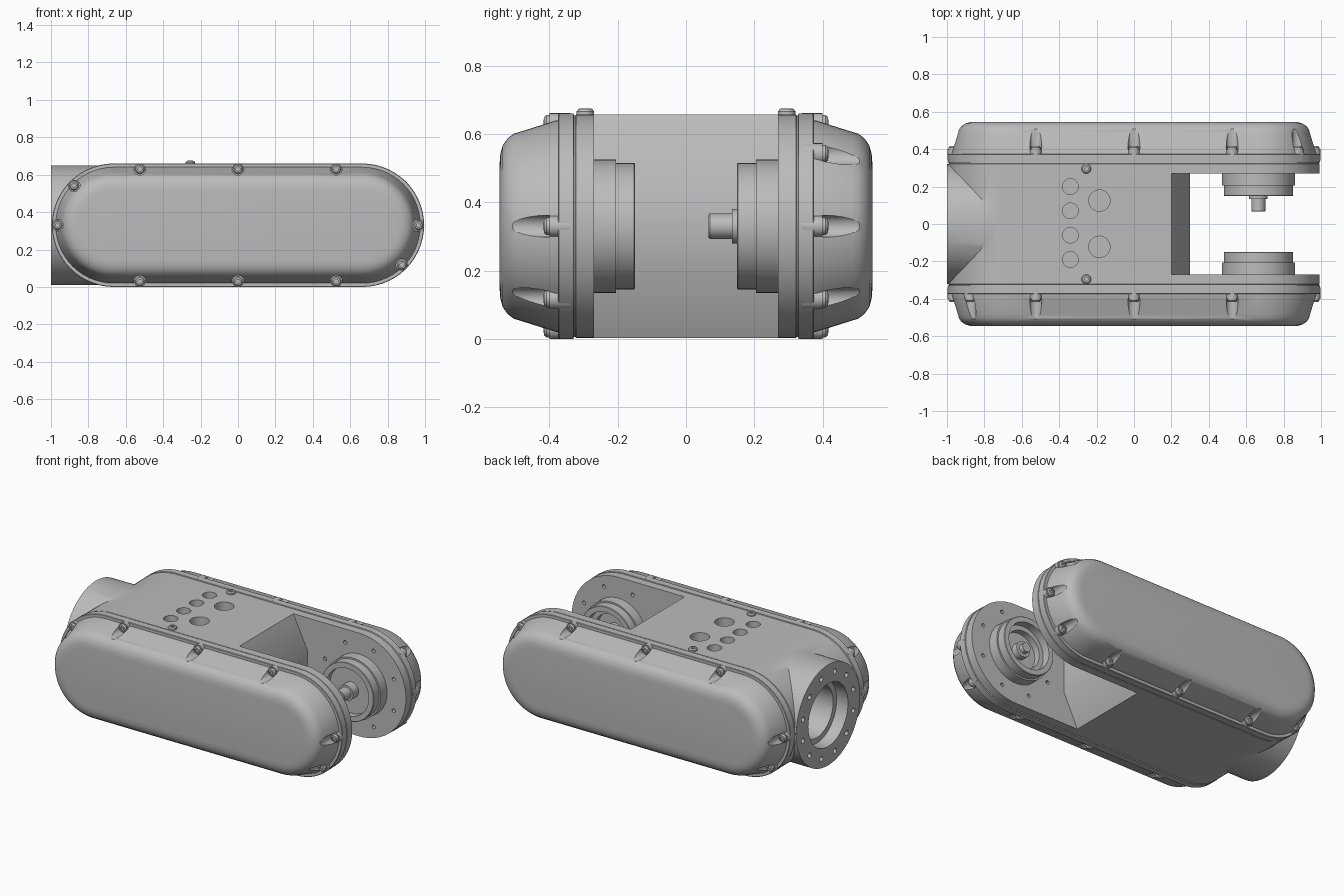
import bpy, bmesh
from math import sin, cos, pi
from mathutils import Matrix, Vector

if "Cube" in bpy.data.objects:
    bpy.data.objects.remove(bpy.data.objects["Cube"])

R = 0.33      # link end radius, also the height of its axis
CX = 0.665    # distance of the end axes from the middle
X, Y, Z = Vector((1, 0, 0)), Vector((0, 1, 0)), Vector((0, 0, 1))

metal = bpy.data.materials.new("cast_grey")
metal.use_nodes = True
metal.diffuse_color = (0.5, 0.5, 0.5, 1)
metal.node_tree.nodes["Principled BSDF"].inputs["Base Color"].default_value = (0.5, 0.5, 0.5, 1)


def loft(name, stacks):
    """Skin each stack of equal loops and close both of its ends."""
    bm = bmesh.new()
    for loops in stacks:
        rows = [[bm.verts.new(p) for p in loop] for loop in loops]
        n = len(rows[0])
        for a, b in zip(rows, rows[1:]):
            for i in range(n):
                j = (i + 1) % n
                bm.faces.new((a[i], a[j], b[j], b[i]))
        bm.faces.new(rows[0][::-1])
        bm.faces.new(rows[-1])
    bmesh.ops.recalc_face_normals(bm, faces=bm.faces)
    mesh = bpy.data.meshes.new(name)
    bm.to_mesh(mesh)
    bm.free()
    mesh.materials.append(metal)
    obj = bpy.data.objects.new(name, mesh)
    bpy.context.collection.objects.link(obj)
    return obj


def at(x, y, z, axis):
    return Matrix.Translation((x, y, z)) @ axis.to_track_quat('Z', 'Y').to_matrix().to_4x4()


def turned(name, profile, places, n=48):
    """Lathe a (radius, height) profile at every placement."""
    return loft(name, [[[m @ Vector((r * cos(2 * pi * i / n), r * sin(2 * pi * i / n), h))
                         for i in range(n)] for r, h in profile] for m in places])


def half_round(r, side, y, n=28):
    """Half circle at one end of the link, running counter-clockwise."""
    start = -pi / 2 if side > 0 else pi / 2
    return [(side * CX + r * cos(start + pi * i / n), y, R + r * sin(start + pi * i / n))
            for i in range(n + 1)]


def stadium(r, y):
    return half_round(r, 1, y) + half_round(r, -1, y)


def combine(obj, tool, operation='DIFFERENCE'):
    mod = obj.modifiers.new("combine", 'BOOLEAN')
    mod.operation, mod.solver, mod.object = operation, 'EXACT', tool
    bpy.context.view_layer.objects.active = obj
    bpy.ops.object.modifier_apply(modifier=mod.name)
    bpy.data.objects.remove(tool)


def rim_point(angle):
    """Point on the fastener line round the end at +x or -x."""
    side = 1 if cos(angle) > 0 else -1
    return side * CX + 0.3 * cos(angle), R + 0.3 * sin(angle)


# Central body: rounded at one end, wedge shaped towards the open fork
def body_outline(y):
    return half_round(R - 0.002, -1, y) + [(0.2, y, 0.002), (0.3, y, 0.21),
                                          (0.3, y, 0.45), (0.2, y, 2 * R - 0.002)]


body = loft("central_body", [[body_outline(-0.275), body_outline(0.275)]])
combine(body, turned("neck", [(0.32, 0), (0.32, 0.4)], [at(-1, 0, R, X)], 96), 'UNION')

# Stepped bore and bolt circle in the end flange
combine(body, turned("bore", [(0.2, 0), (0.2, 0.1), (0.165, 0.1), (0.165, 0.28)],
                     [at(-1.02, 0, R, X)]))
spots = [2 * pi * (i + 0.5) / 12 for i in range(12)]
combine(body, turned("bolt_circle", [(0.016, 0), (0.016, 0.07)],
                     [at(-1.02, 0.262 * cos(a), R + 0.262 * sin(a), X) for a in spots], 16))

# Round pockets in the top
combine(body, turned("small_pockets", [(0.042, 0), (0.042, 0.1)],
                     [at(-0.34, y, 0.6, Z) for y in (-0.19, -0.06, 0.07, 0.2)], 32))
combine(body, turned("large_pockets", [(0.057, 0), (0.057, 0.1)],
                     [at(-0.185, y, 0.6, Z) for y in (-0.122, 0.125)], 32))

# Button screws on the top, with a socket
SCREW = [(0.026, 0), (0.026, 0.01), (0.02, 0.018), (0.011, 0.019), (0.011, 0.01)]
turned("top_screws", SCREW, [at(-0.255, s * 0.295, 0.656, Z) for s in (-1, 1)], 20)

# Side plates, covers and their fasteners
COVER = [(0.31, 0.37), (0.31, 0.38), (0.277, 0.485), (0.271, 0.505), (0.257, 0.523),
         (0.237, 0.537), (0.212, 0.544), (0.185, 0.546)]
PLATE = [(R - 0.002, 0.27), (R - 0.002, 0.322), (R - 0.006, 0.324), (R - 0.006, 0.328),
         (R, 0.33), (R, 0.372), (R - 0.003, 0.375)]
for s, side in ((-1, "front"), (1, "back")):
    plate = loft(side + "_side_plate", [[stadium(r, s * y) for r, y in PLATE]])
    holes = [2 * pi * (i + 0.5) / 8 for i in range(8)]
    combine(plate, turned("plate_holes", [(0.012, 0), (0.012, 0.05)],
                          [at(CX + 0.262 * cos(a), s * 0.25, R + 0.262 * sin(a), s * Y)
                           for a in holes], 12))
    cover = loft(side + "_cover", [[stadium(r, s * y) for r, y in COVER]])

    points = [(x, R + k * 0.3) for x in (-0.525, 0, 0.525) for k in (-1, 1)]
    angles = [0, pi, -pi / 4] + ([0.75 * pi] if s < 0 else [pi / 4, -0.75 * pi])
    points += [rim_point(a) for a in angles]
    combine(cover, turned("recesses", [(0.032, 0), (0.032, 0.13)],
                          [at(x, s * 0.4, z, s * Y) for x, z in points], 24))
    turned(side + "_screw_bosses", [(0.031, 0), (0.031, 0.06)],
           [at(x, s * 0.34, z, s * Y) for x, z in points], 24)
    turned(side + "_cover_screws", SCREW, [at(x, s * 0.398, z, s * Y) for x, z in points], 20)

# Joint hubs facing each other inside the fork
HOUSING = [(0.195, 0), (0.195, 0.065), (0.185, 0.065), (0.185, 0.118), (0.182, 0.121), (0.15, 0.121)]
turned("back_joint_hub", HOUSING + [(0.15, 0.08), (0.05, 0.08), (0.05, 0.135), (0.037, 0.135),
                                   (0.037, 0.2), (0.034, 0.204), (0.016, 0.204), (0.016, 0.18)],
       [at(CX, 0.27, R, -Y)], 64)
turned("front_joint_hub", HOUSING + [(0.15, 0.07), (0.12, 0.07), (0.12, 0.03), (0.05, 0.03),
                                    (0.05, 0.07), (0.03, 0.07), (0.03, 0.1)],
       [at(CX, -0.27, R, Y)], 64)

# Smooth the curved faces and keep the edges crisp
for obj in bpy.context.collection.objects:
    if obj.type == 'MESH' and metal.name in obj.data.materials:
        bpy.ops.object.select_all(action='DESELECT')
        obj.select_set(True)
        bpy.context.view_layer.objects.active = obj
        bpy.ops.object.shade_smooth_by_angle(angle=pi / 6)
